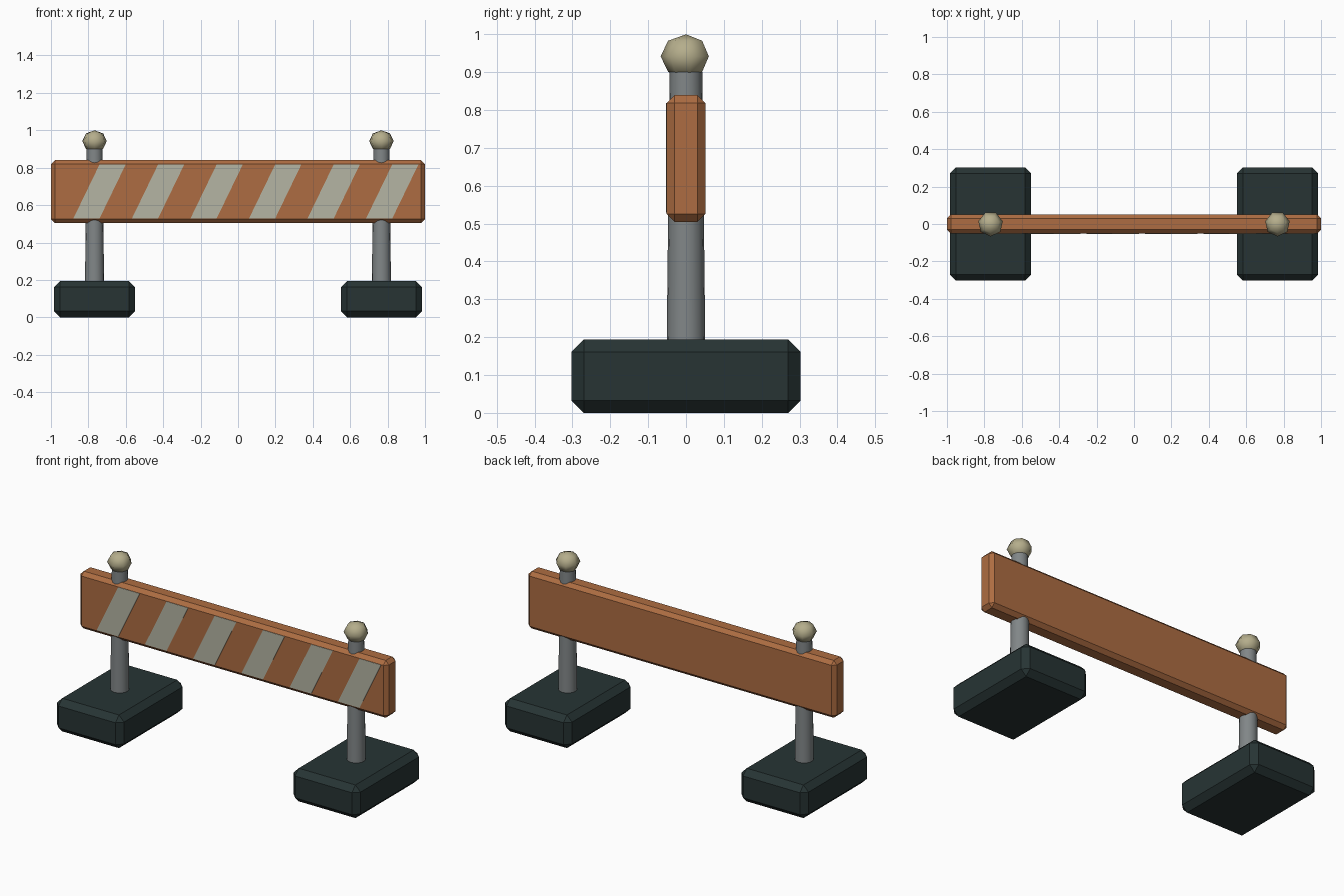
import bpy, bmesh
from math import sin, cos, pi, radians

cube = bpy.data.objects.get("Cube")
if cube:
    bpy.data.objects.remove(cube, do_unlink=True)


def material(name, rgb):
    m = bpy.data.materials.new(name)
    m.use_nodes = True
    m.diffuse_color = (*rgb, 1)
    m.node_tree.nodes["Principled BSDF"].inputs["Base Color"].default_value = (*rgb, 1)
    return m


ORANGE = material("orange board", (0.42, 0.152, 0.054))
PALE = material("pale stripe", (0.46, 0.46, 0.37))
GREY = material("grey metal", (0.22, 0.24, 0.245))
DARK = material("dark rubber", (0.02, 0.034, 0.034))
CREAM = material("cream lamp", (0.46, 0.42, 0.26))


def finish(name, bm, mat):
    bmesh.ops.recalc_face_normals(bm, faces=bm.faces)
    mesh = bpy.data.meshes.new(name)
    bm.to_mesh(mesh)
    bm.free()
    mesh.materials.append(mat)
    ob = bpy.data.objects.new(name, mesh)
    bpy.context.collection.objects.link(ob)
    return ob


def smooth(ob, angle):
    bpy.ops.object.select_all(action='DESELECT')
    ob.select_set(True)
    bpy.context.view_layer.objects.active = ob
    bpy.ops.object.shade_smooth_by_angle(angle=radians(angle))


def chamfered_box(name, centre, size, chamfer, mat):
    bm = bmesh.new()
    bmesh.ops.create_cube(bm, size=1)
    bmesh.ops.scale(bm, vec=size, verts=bm.verts)
    bmesh.ops.translate(bm, vec=centre, verts=bm.verts)
    ob = finish(name, bm, mat)
    mod = ob.modifiers.new("chamfer", 'BEVEL')
    mod.width = chamfer
    mod.segments = 1
    return ob


def lathe(name, x, profile, sides, mat, angle):
    """Turn a (radius, height) profile around an upright axis at x."""
    bm = bmesh.new()
    rings = []
    for r, z in profile:
        turns = [2 * pi * i / sides - pi / 2 for i in range(sides)]
        rings.append([bm.verts.new((x + r * cos(a), r * sin(a), z)) for a in turns])
    for low, high in zip(rings, rings[1:]):
        for i in range(sides):
            j = (i + 1) % sides
            bm.faces.new((low[i], low[j], high[j], high[i]))
    bm.faces.new(rings[0])
    bm.faces.new(rings[-1])
    bmesh.ops.remove_doubles(bm, verts=bm.verts, dist=0.0005)
    ob = finish(name, bm, mat)
    smooth(ob, angle)
    return ob


# Feet, posts and faceted lamps on both sides
lamp_profile = [(0.067 * cos(t * pi / 4), 0.942 + 0.058 * sin(t * pi / 4))
                for t in range(-2, 3)]
for side, x in (("right", -0.767), ("left", 0.767)):
    chamfered_box(side + "_foot", (x, 0, 0.097), (0.434, 0.606, 0.194), 0.033, DARK)
    lathe(side + "_post", x, [(0.051, 0.18), (0.043, 0.9)], 16, GREY, 40)
    lathe(side + "_lamp", x, lamp_profile, 7, CREAM, 80)

# Cross board
chamfered_box("board", (0, 0, 0.672), (2, 0.102, 0.336), 0.021, ORANGE)

# Slanted stripes on the front face
bm = bmesh.new()
low, high, width, lean, pitch = 0.529, 0.818, 0.14, 0.14, 0.313
for i in range(6):
    x = -0.88 + i * pitch
    corners = [(x, low), (x + width, low), (x + width + lean, high), (x + lean, high)]
    front = [bm.verts.new((cx, -0.053, cz)) for cx, cz in corners]
    back = [bm.verts.new((cx, -0.05, cz)) for cx, cz in corners]
    bm.faces.new(front)
    bm.faces.new(back[::-1])
    for a in range(4):
        b = (a + 1) % 4
        bm.faces.new((front[b], front[a], back[a], back[b]))
finish("front_stripes", bm, PALE)
